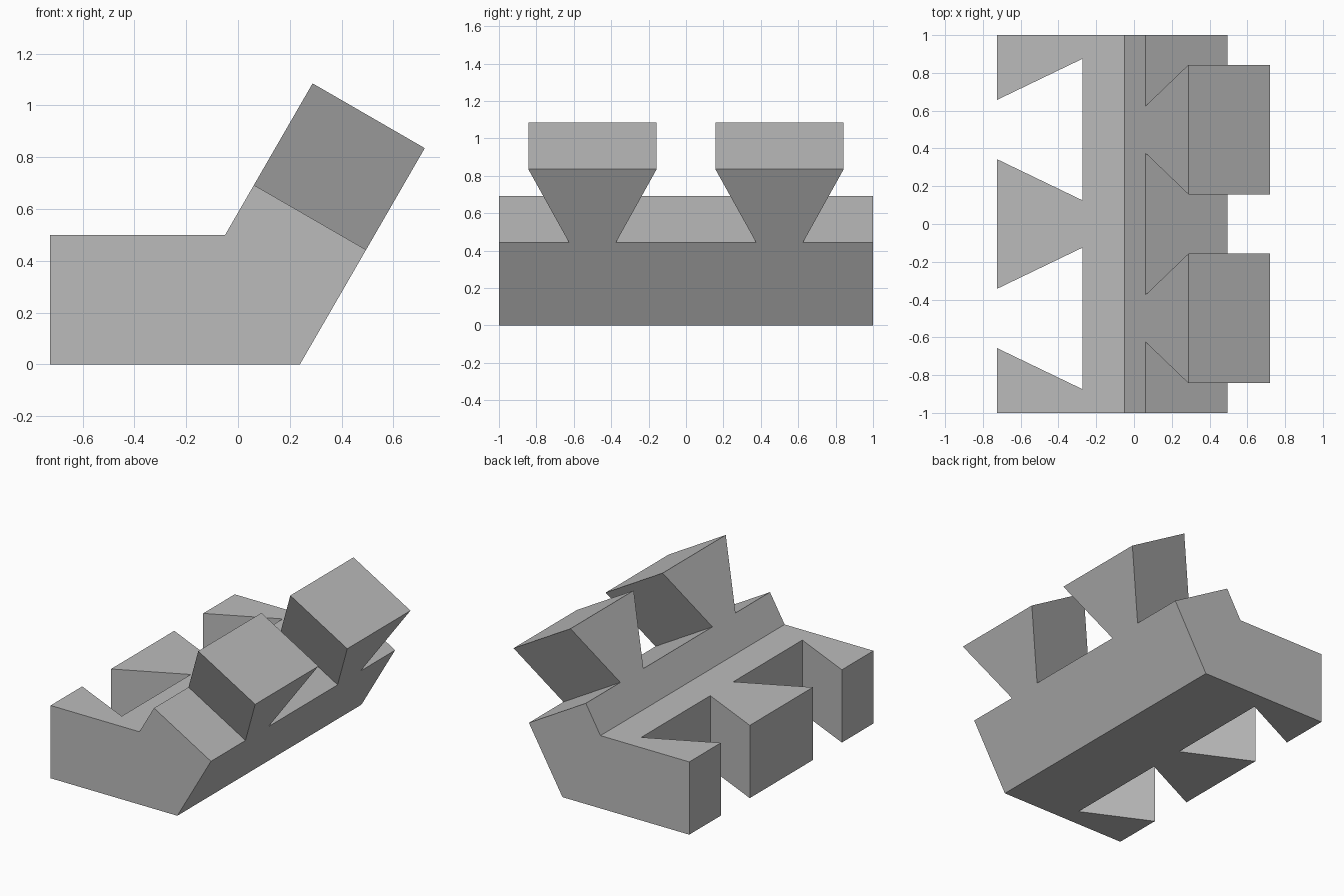
import bpy
import bmesh
from math import radians
from mathutils import Vector

cube = bpy.data.objects.get("Cube")
if cube:
    bpy.data.objects.remove(cube, do_unlink=True)

THICK = 0.5             # board thickness
LENGTH = 0.964          # outer length of each leg
SHOULDER = 0.511        # distance from bend to joint base line
NARROW, WIDE = 0.125, 0.343
BEND_X = 0.239
arm_dir = Vector((0.5, 0, 0.866))
arm_in = Vector((-0.866, 0, 0.5))

grey = bpy.data.materials.new("plain grey")
grey.use_nodes = True
colour = (0.5, 0.5, 0.5, 1)
grey.diffuse_color = colour
grey.node_tree.nodes["Principled BSDF"].inputs["Base Color"].default_value = colour


def flat_point(d, y, side):
    return Vector((BEND_X - d, y, side * THICK))


def arm_point(d, y, side):
    return Vector((BEND_X, y, 0)) + arm_dir * d + arm_in * THICK * side


# Flat leg outline: dovetail pins between two flared sockets
flat_outline = [(LENGTH, -1)]
for c in (-0.5, 0.5):
    mouth, floor = 0.5 - WIDE, 0.5 - NARROW
    flat_outline += [(LENGTH, c - mouth), (SHOULDER, c - floor),
                     (SHOULDER, c + floor), (LENGTH, c + mouth)]
flat_outline.append((LENGTH, 1))

# Slanted leg outline: two dovetails on a straight shoulder
arm_outline = [(SHOULDER, 1)]
for c in (0.5, -0.5):
    arm_outline += [(SHOULDER, c + NARROW), (LENGTH, c + WIDE),
                    (LENGTH, c - WIDE), (SHOULDER, c - NARROW)]
arm_outline.append((SHOULDER, -1))

bm = bmesh.new()
skins = []
for side in (0, 1):
    # Mitred bend line shared by both legs
    x = BEND_X - side * THICK * 0.5774
    bend = [bm.verts.new((x, y, side * THICK)) for y in (-1, 1)]
    flat = [bm.verts.new(flat_point(d, y, side)) for d, y in flat_outline]
    arm = [bm.verts.new(arm_point(d, y, side)) for d, y in arm_outline]
    bm.faces.new([bend[0]] + flat + [bend[1]])
    bm.faces.new([bend[1]] + arm + [bend[0]])
    skins.append((bend, flat, arm))

# Edge walls joining the outer and inner skins
(b0, f0, a0), (b1, f1, a1) = skins
for low, high in ((f0, f1), (a0, a1)):
    for i in range(len(low) - 1):
        bm.faces.new((low[i], low[i + 1], high[i + 1], high[i]))

# Angled end walls
for e, fi, ai in ((0, 0, -1), (1, -1, 0)):
    bm.faces.new((f0[fi], b0[e], a0[ai], a1[ai], b1[e], f1[fi]))

bmesh.ops.recalc_face_normals(bm, faces=bm.faces)
mesh = bpy.data.meshes.new("bent_dovetail_board")
bm.to_mesh(mesh)
bm.free()
mesh.materials.append(grey)
board = bpy.data.objects.new("bent_dovetail_board", mesh)
bpy.context.collection.objects.link(board)
